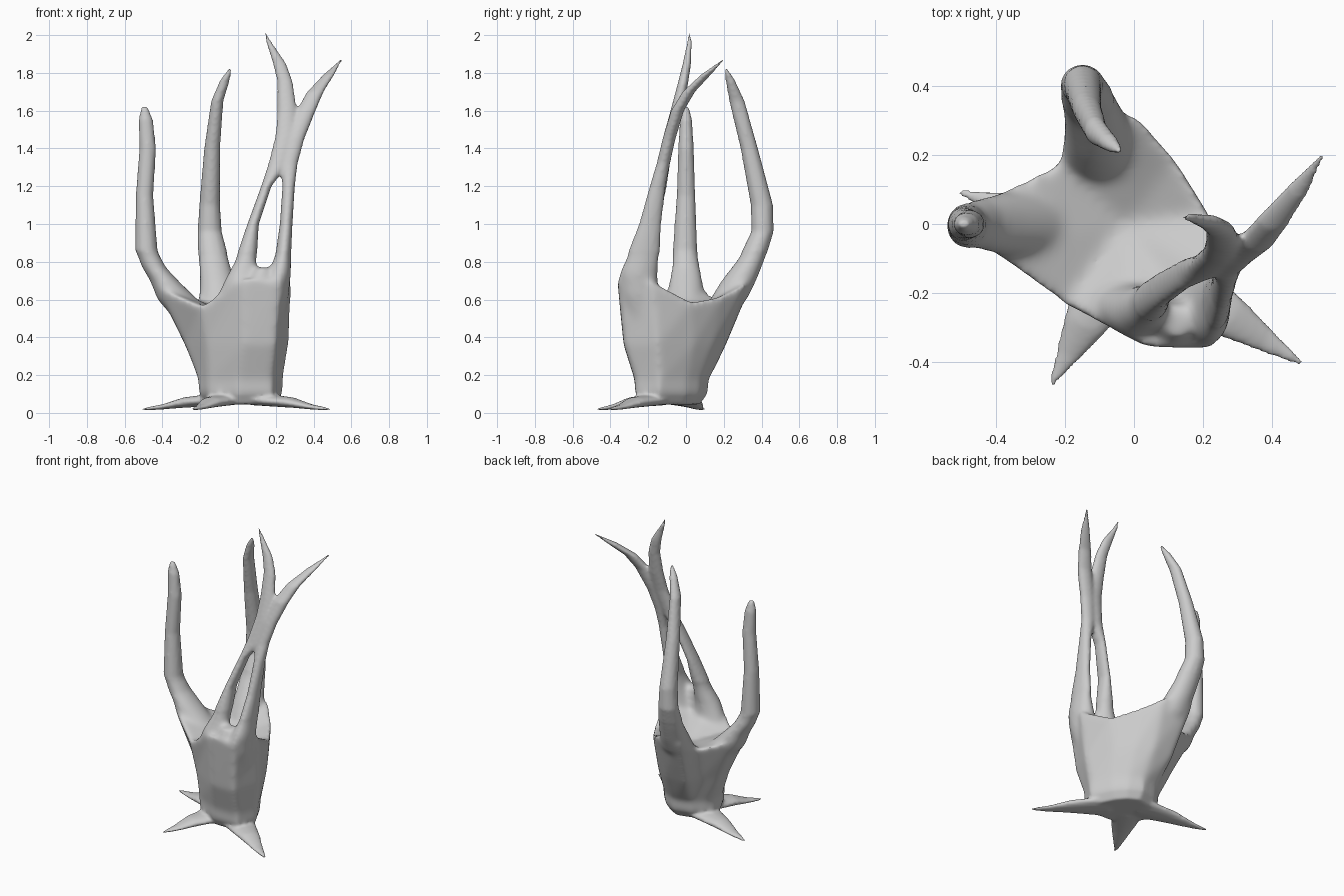
import bpy, bmesh, math
from mathutils import Vector

cube = bpy.data.objects.get("Cube")
if cube:
    bpy.data.objects.remove(cube, do_unlink=True)

grey = bpy.data.materials.new("pale_grey")
grey.use_nodes = True
colour = (0.6, 0.6, 0.6, 1)
grey.diffuse_color = colour
grey.node_tree.nodes["Principled BSDF"].inputs["Base Color"].default_value = colour

bm = bmesh.new()
SIDES = 12


def loft(rings, top=None):
    """Skin closed rings of points; an optional point closes the top."""
    loops = [[bm.verts.new(p) for p in ring] for ring in rings]
    n = len(loops[0])
    for low, high in zip(loops, loops[1:]):
        for i in range(n):
            j = (i + 1) % n
            bm.faces.new((low[i], low[j], high[j], high[i]))
    bm.faces.new(loops[0][::-1])
    if top is None:
        bm.faces.new(loops[-1])
    else:
        peak = bm.verts.new(top)
        for i in range(n):
            bm.faces.new((loops[-1][i], loops[-1][(i + 1) % n], peak))


def oval(centre, u, v):
    angles = [math.tau * i / SIDES for i in range(SIDES)]
    return [Vector(centre) + u * math.cos(a) + v * math.sin(a) for a in angles]


def horn(*stations):
    """Upright tapering tube: x, y, z, half width, half depth."""
    loft([oval((x, y, z), Vector((rx, 0, 0)), Vector((0, ry, 0)))
          for x, y, z, rx, ry in stations])


def foot(start, tip):
    """Low pointed toe lying on the ground."""
    start, tip = Vector(start), Vector(tip)
    along = (tip - start).normalized()
    side = Vector((-along.y, along.x, 0))
    rings = []
    for t, z, w, h in ((0, .075, .11, .035), (.5, .055, .065, .028),
                       (.75, .032, .038, .014), (1, .018, .009, .008)):
        p = start.lerp(tip, t)
        rings.append(oval((p.x, p.y, z), side * w, Vector((0, 0, h))))
    loft(rings)


# Cup body: outlines at the base and middle, and a rim rising to each horn
base = [(.24, -.14), (.17, .0), (.11, .07), (.02, .12), (-.1, .09), (-.17, .03),
        (-.2, -.02), (-.21, -.09), (-.16, -.19), (0, -.27), (.18, -.27)]
middle = [(.27, -.15), (.19, .04), (.11, .14), (.01, .21), (-.14, .21), (-.19, .1),
          (-.28, .03), (-.28, -.07), (-.17, -.21), (.03, -.33), (.2, -.33)]
rim = [(.285, -.18, .7), (.22, .03, .59), (.12, .19, .62), (.01, .32, .69),
       (-.19, .35, .69), (-.22, .18, .6), (-.43, .075, .67), (-.43, -.075, .67),
       (-.2, -.24, .57), (.03, -.36, .72), (.23, -.365, .71)]
sole = [(x * .8, y * .8 - .02) for x, y in base]
body = [[(x, y, z) for x, y in outline] for outline, z in
        ((sole, .045), (base, .11), (base, .17), (middle, .36))]
loft(body + [rim], top=(-.03, 0, .53))

# Side horn
horn((-.22, 0, .42, .05, .06), (-.32, 0, .6, .11, .1), (-.39, 0, .7, .078, .09),
     (-.445, 0, .77, .066, .078), (-.485, -.005, .86, .06, .066),
     (-.495, 0, 1.15, .047, .05), (-.478, 0, 1.4, .045, .042),
     (-.488, 0, 1.55, .039, .033), (-.495, 0, 1.62, .018, .016))

# Back horn
horn((-.08, .13, .42, .05, .05), (-.1, .23, .61, .11, .1), (-.11, .28, .7, .095, .095),
     (-.13, .35, .82, .082, .072), (-.15, .405, .96, .065, .06),
     (-.15, .402, 1.1, .056, .06), (-.137, .335, 1.4, .043, .047),
     (-.11, .27, 1.65, .033, .042), (-.07, .235, 1.76, .027, .026),
     (-.04, .21, 1.825, .01, .01))

# Front horn: two strands around a slot, meeting and then forking
horn((.01, -.2, .42, .06, .06), (-.01, -.24, .6, .11, .07), (.01, -.255, .7, .085, .075),
     (.04, -.235, .8, .06, .062), (.08, -.19, 1, .031, .052),
     (.15, -.145, 1.2, .028, .045), (.215, -.12, 1.32, .055, .036),
     (.255, -.085, 1.47, .058, .034), (.26, -.05, 1.6, .052, .033),
     (.25, -.015, 1.75, .042, .028), (.22, .005, 1.85, .037, .023),
     (.165, .018, 1.96, .016, .014), (.145, .02, 2.012, .007, .008))
horn((.17, -.22, .42, .06, .06), (.19, -.25, .62, .08, .1), (.22, -.25, .74, .062, .105),
     (.24, -.225, .84, .042, .088), (.255, -.19, 1, .034, .06),
     (.268, -.15, 1.2, .034, .043), (.27, -.12, 1.32, .047, .036),
     (.3, -.09, 1.45, .053, .035), (.36, -.045, 1.6, .053, .035),
     (.41, .015, 1.7, .046, .034), (.48, .105, 1.79, .032, .028),
     (.548, .198, 1.87, .009, .009))

# Wall below the slot
horn((.11, -.25, .5, .07, .06), (.115, -.285, .68, .08, .07), (.13, -.285, .77, .04, .05))

# Three toes
foot((.08, -.14, 0), (.49, -.408, 0))
foot((-.05, -.12, 0), (-.242, -.47, 0))
foot((-.06, -.04, 0), (-.51, .093, 0))

bmesh.ops.recalc_face_normals(bm, faces=bm.faces)
mesh = bpy.data.meshes.new("horned_cup")
bm.to_mesh(mesh)
bm.free()
mesh.materials.append(grey)
cup = bpy.data.objects.new("horned_cup", mesh)
bpy.context.collection.objects.link(cup)
bpy.context.view_layer.objects.active = cup
cup.select_set(True)

# Fuse the parts into one skin
fuse = cup.modifiers.new("fuse", "REMESH")
fuse.mode = "VOXEL"
fuse.voxel_size = .01
bpy.ops.object.modifier_apply(modifier="fuse")

# Blend the body and horn roots strongly, the thin ends only lightly
roots = cup.vertex_groups.new(name="roots")
roots.add([v.index for v in cup.data.vertices if .1 < v.co.z < .85], 1, "REPLACE")
for name, group, steps in (("blend", "roots", 45), ("soften", "", 8)):
    smooth = cup.modifiers.new(name, "SMOOTH")
    smooth.factor = .5
    smooth.iterations = steps
    smooth.vertex_group = group
    bpy.ops.object.modifier_apply(modifier=name)
bpy.ops.object.shade_smooth()
